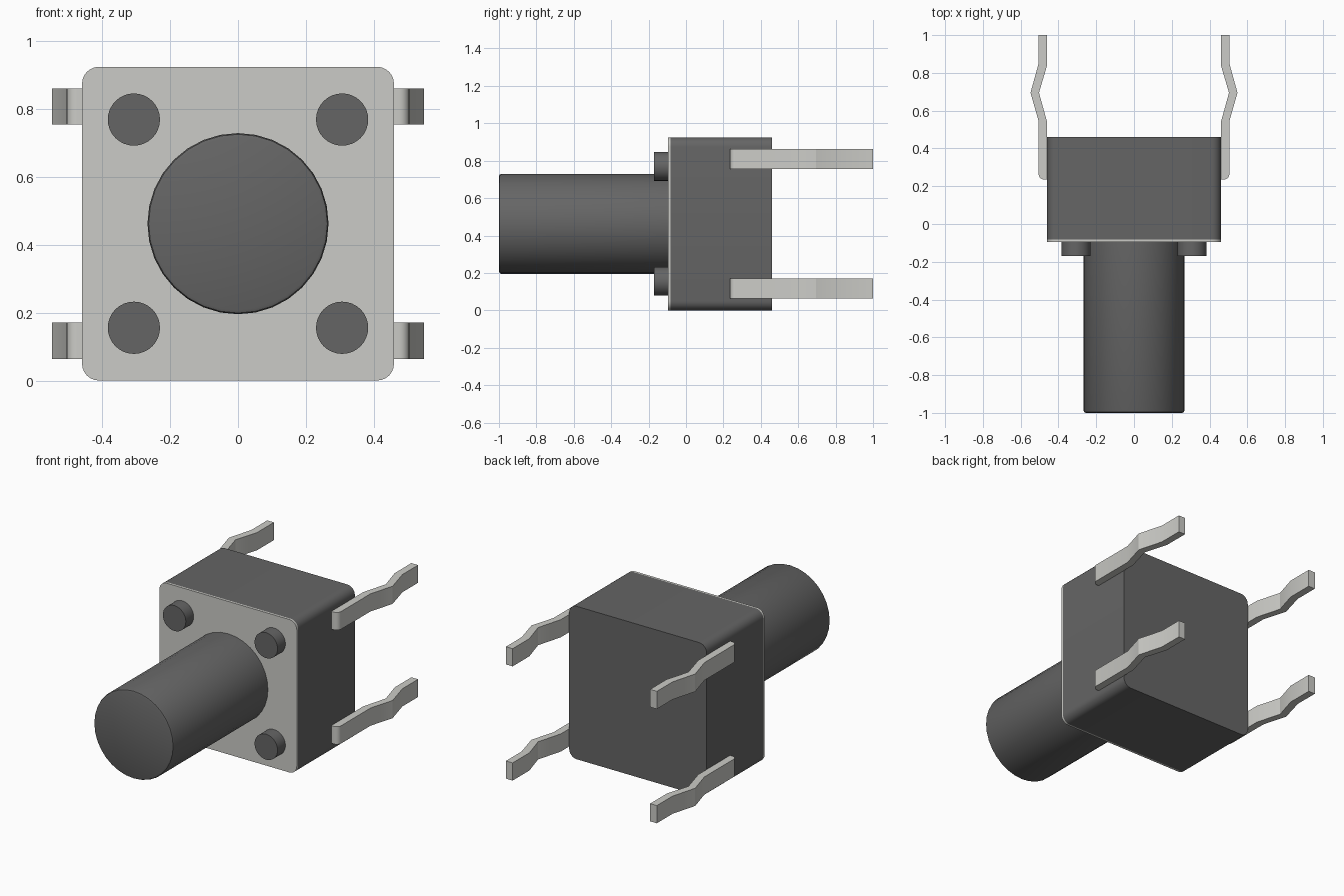
import bpy, bmesh, math

if "Cube" in bpy.data.objects:
    bpy.data.objects.remove(bpy.data.objects["Cube"])


def material(name, colour):
    m = bpy.data.materials.new(name)
    m.diffuse_color = (*colour, 1)
    m.use_nodes = True
    m.node_tree.nodes["Principled BSDF"].inputs["Base Color"].default_value = m.diffuse_color
    return m


dark = material("dark_plastic", (0.13, 0.13, 0.13))
metal = material("light_metal", (0.60, 0.60, 0.57))


def prism(name, outline, to_3d, depth, mat):
    """Extrude a 2D outline by the vector depth, with smooth rounded sides."""
    bm = bmesh.new()
    face = bm.faces.new([bm.verts.new(to_3d(a, b)) for a, b in outline])
    new = bmesh.ops.extrude_face_region(bm, geom=[face])["geom"]
    bmesh.ops.translate(bm, vec=depth,
                        verts=[v for v in new if isinstance(v, bmesh.types.BMVert)])
    bmesh.ops.recalc_face_normals(bm, faces=bm.faces)
    return finish(name, bm, mat)


def finish(name, bm, mat):
    mesh = bpy.data.meshes.new(name)
    bm.to_mesh(mesh)
    bm.free()
    mesh.materials.append(mat)
    ob = bpy.data.objects.new(name, mesh)
    bpy.context.collection.objects.link(ob)
    bpy.ops.object.select_all(action='DESELECT')
    ob.select_set(True)
    bpy.context.view_layer.objects.active = ob
    bpy.ops.object.shade_smooth_by_angle(angle=math.radians(30))
    return ob


def arc(cx, cy, r, start, end, n):
    angles = [math.radians(start + (end - start) * i / n) for i in range(n + 1)]
    return [(cx + r * math.cos(t), cy + r * math.sin(t)) for t in angles]


HALF, MID, R = 0.46, 0.4625, 0.05

# Housing and front cover plate share one rounded-square outline
square = []
for i, (sx, sz) in enumerate([(1, 1), (-1, 1), (-1, -1), (1, -1)]):
    square += arc(sx * (HALF - R), MID + sz * (MID - R), R, i * 90, i * 90 + 90, 6)
prism("housing", square, lambda x, z: (x, -0.082, z), (0, 0.542, 0), dark)
prism("cover_plate", square, lambda x, z: (x, -0.095, z), (0, 0.013, 0), metal)

# Plunger: round bar with a small bevel at its tip
bm = bmesh.new()
rings = []
for y, r in [(-0.09, 0.267), (-0.988, 0.267), (-0.9965, 0.2635), (-1.0, 0.255)]:
    rings.append([bm.verts.new((x, y, z)) for x, z in arc(0, MID, r, 0, 360, 32)[:-1]])
for a, b in zip(rings, rings[1:]):
    for i in range(32):
        j = (i + 1) % 32
        bm.faces.new((a[i], a[j], b[j], b[i]))
bm.faces.new(rings[0])
bm.faces.new(rings[-1])
bmesh.ops.recalc_face_normals(bm, faces=bm.faces)
finish("plunger", bm, dark)

# Legs: bent strip, rounded at the front outer corner
leg = ([(0.46, 0.235)] + arc(0.475, 0.265, 0.03, -90, 0, 6) +
       [(0.505, 0.545), (0.548, 0.695), (0.505, 0.85), (0.505, 1.0),
        (0.46, 1.0), (0.46, 0.84), (0.503, 0.695), (0.46, 0.54)])

# Four corner rivets and four legs
for sx, side in ((-1, "left"), (1, "right")):
    for sz, level in ((-1, "lower"), (1, "upper")):
        prism(f"{level}_{side}_rivet",
              arc(sx * 0.307, MID + sz * 0.307, 0.077, 0, 360, 32)[:-1],
              lambda x, z: (x, -0.17, z), (0, 0.08, 0), dark)
        z0 = MID + sz * 0.3455 - 0.0535
        prism(f"{level}_{side}_leg", leg,
              lambda x, y: (sx * x, y, z0), (0, 0, 0.107), metal)
